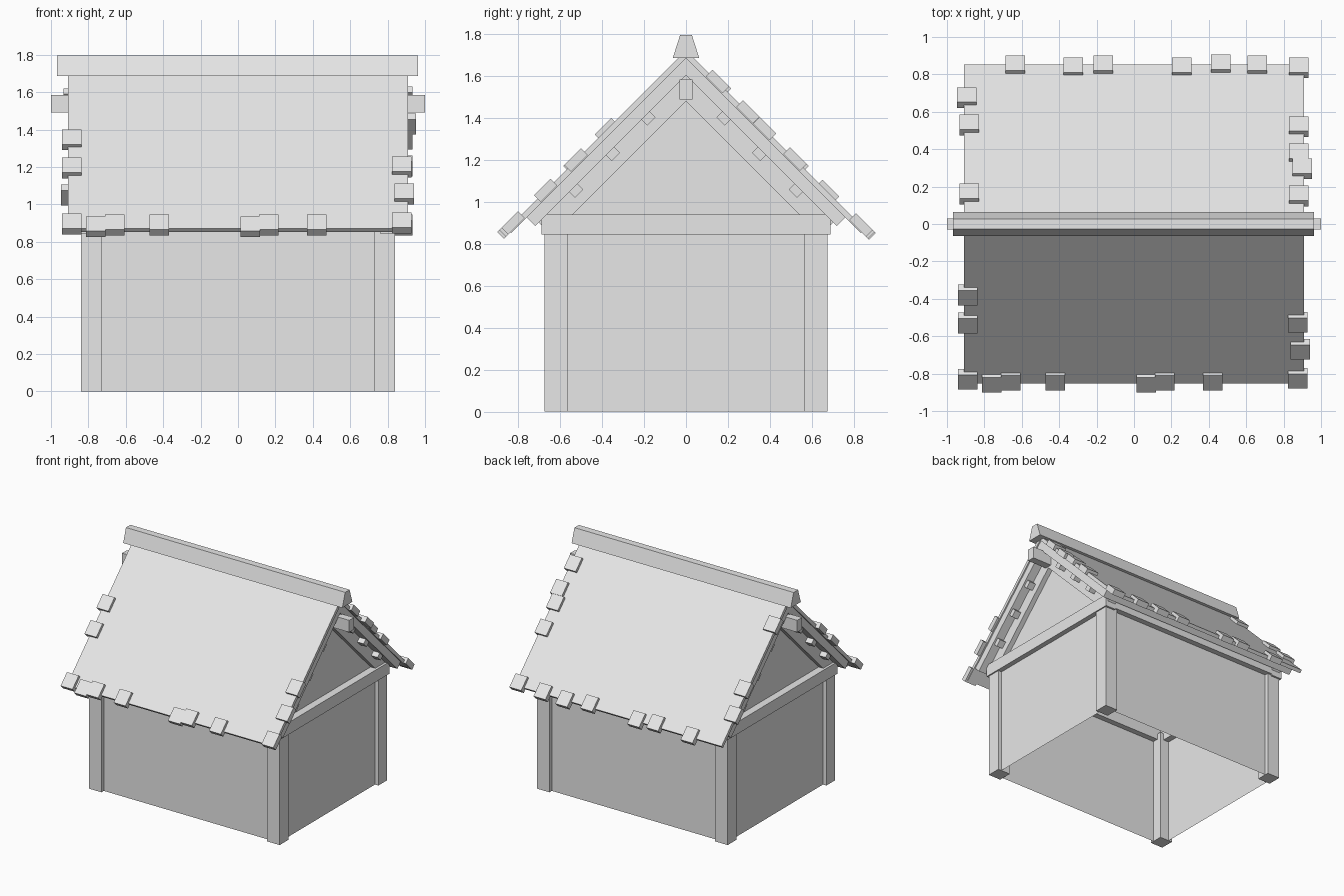
import bpy
import bmesh

default_cube = bpy.data.objects.get("Cube")
if default_cube:
    bpy.data.objects.remove(default_cube, do_unlink=True)

grey = bpy.data.materials.new("light_grey")
grey.use_nodes = True
GREY_COLOUR = (0.8, 0.8, 0.8, 1)
grey.diffuse_color = GREY_COLOUR
grey.node_tree.nodes["Principled BSDF"].inputs["Base Color"].default_value = GREY_COLOUR

ROOF_TOP = 1.725     # height where the roof surface would meet at the ridge
ROOF_UNDER = 1.687
SIDES = (("front", -1), ("back", 1))
ENDS = (("right", -1), ("left", 1))


def finish(name, bm):
    bmesh.ops.recalc_face_normals(bm, faces=bm.faces[:])
    mesh = bpy.data.meshes.new(name)
    bm.to_mesh(mesh)
    bm.free()
    mesh.materials.append(grey)
    obj = bpy.data.objects.new(name, mesh)
    bpy.context.collection.objects.link(obj)
    return obj


def prism(name, profile, x0, x1):
    """Extrude a (y, z) profile along x."""
    bm = bmesh.new()
    face = bm.faces.new([bm.verts.new((x0, y, z)) for y, z in profile])
    extruded = bmesh.ops.extrude_face_region(bm, geom=[face])["geom"]
    moved = [v for v in extruded if isinstance(v, bmesh.types.BMVert)]
    bmesh.ops.translate(bm, verts=moved, vec=(x1 - x0, 0, 0))
    return finish(name, bm)


def box(name, x0, x1, y0, y1, z0, z1):
    return prism(name, [(y0, z0), (y1, z0), (y1, z1), (y0, z1)], x0, x1)


def sloped_layer(name, side, under, top, eave, x0, x1):
    """A 45 degree layer from the ridge to a square-cut eave."""
    d = (top - under) / 2
    points = [(0, under), (0, top), (eave, top - eave), (eave - d, top - eave - d)]
    prism(name, [(side * y, z) for y, z in points], x0, x1)


def sloped_block(name, side, y, height, length, thick, x0, x1):
    """A block lying along the roof slope, centred at distance y from the ridge."""
    a, b = length * 0.354, thick * 0.354
    z = height - y
    points = [(y - a - b, z + a - b), (y + a - b, z - a - b),
              (y + a + b, z - a + b), (y - a + b, z + a + b)]
    prism(name, [(side * py, pz) for py, pz in points], x0, x1)


# Walls: an open sheet set slightly behind the posts
bm = bmesh.new()
corners = [(-0.81, -0.645), (0.81, -0.645), (0.81, 0.645), (-0.81, 0.645)]
low = [bm.verts.new((x, y, 0)) for x, y in corners]
high = [bm.verts.new((x, y, 0.9)) for x, y in corners]
for i in range(4):
    j = (i + 1) % 4
    bm.faces.new((low[i], low[j], high[j], high[i]))
finish("walls", bm)

# Corner posts
for end_name, end in ENDS:
    for side_name, side in SIDES:
        xs = sorted((end * 0.73, end * 0.84))
        ys = sorted((side * 0.565, side * 0.675))
        box(f"{side_name}_{end_name}_post", *xs, *ys, 0, 0.9)

# Long wall beams
for side_name, side in SIDES:
    ys = sorted((side * 0.6, side * 0.69))
    box(f"{side_name}_wall_beam", -0.8, 0.8, *ys, 0.855, 0.94)

# Gable ends: tie beam, recessed panel, rafters and purlin ends
for end_name, end in ENDS:
    outer = sorted((end * 0.76, end * 0.85))
    box(f"{end_name}_tie_beam", *outer, -0.69, 0.69, 0.845, 0.94)
    panel = sorted((end * 0.78, end * 0.79))
    prism(f"{end_name}_gable_panel", [(-0.6, 0.93), (0.6, 0.93), (0, 1.53)], *panel)
    for side_name, side in SIDES:
        label = f"{side_name}_{end_name}"
        rafter = sorted((end * 0.76, end * 0.83))
        sloped_layer(label + "_gable_rafter", side, 1.48, 1.62, 0.71, *rafter)
        stub = sorted((end * 0.76, end * 0.885))
        for y in (0.185, 0.355, 0.53):
            sloped_block(label + "_purlin_end", side, y, 1.59, 0.055, 0.055, *stub)

# Roof: lining and covering on each side
for side_name, side in SIDES:
    sloped_layer(side_name + "_roof_lining", side, 1.605, ROOF_UNDER, 0.76, -0.9, 0.9)
    sloped_layer(side_name + "_roof", side, ROOF_UNDER, ROOF_TOP, 0.853, -0.91, 0.91)

# Ridge beam and cap
box("ridge_beam", -1, 1, -0.03, 0.03, 1.49, 1.585)
prism("ridge_cap", [(-0.063, 1.687), (0.063, 1.687), (0.028, 1.797), (-0.028, 1.797)],
      -0.967, 0.963)

# Loose shingles along the roof edges: (x, distance from ridge)
SHINGLES = {
    "front": [(-0.89, 0.38), (-0.89, 0.53), (-0.89, 0.83), (-0.76, 0.845),
              (-0.66, 0.835), (-0.42, 0.835), (0.065, 0.845), (0.165, 0.835),
              (0.42, 0.835), (0.875, 0.825), (0.89, 0.67), (0.875, 0.525)],
    "back": [(-0.635, 0.845), (-0.325, 0.835), (-0.165, 0.845), (0.255, 0.835),
             (0.465, 0.85), (0.66, 0.845), (0.88, 0.835), (0.88, 0.52), (0.88, 0.375),
             (0.9, 0.295), (0.88, 0.15), (-0.88, 0.16), (-0.88, 0.53), (-0.895, 0.675)],
}
for side_name, side in SIDES:
    for x, y in SHINGLES[side_name]:
        sloped_block(side_name + "_shingle", side, y, ROOF_TOP, 0.112, 0.045,
                     x - 0.052, x + 0.052)
